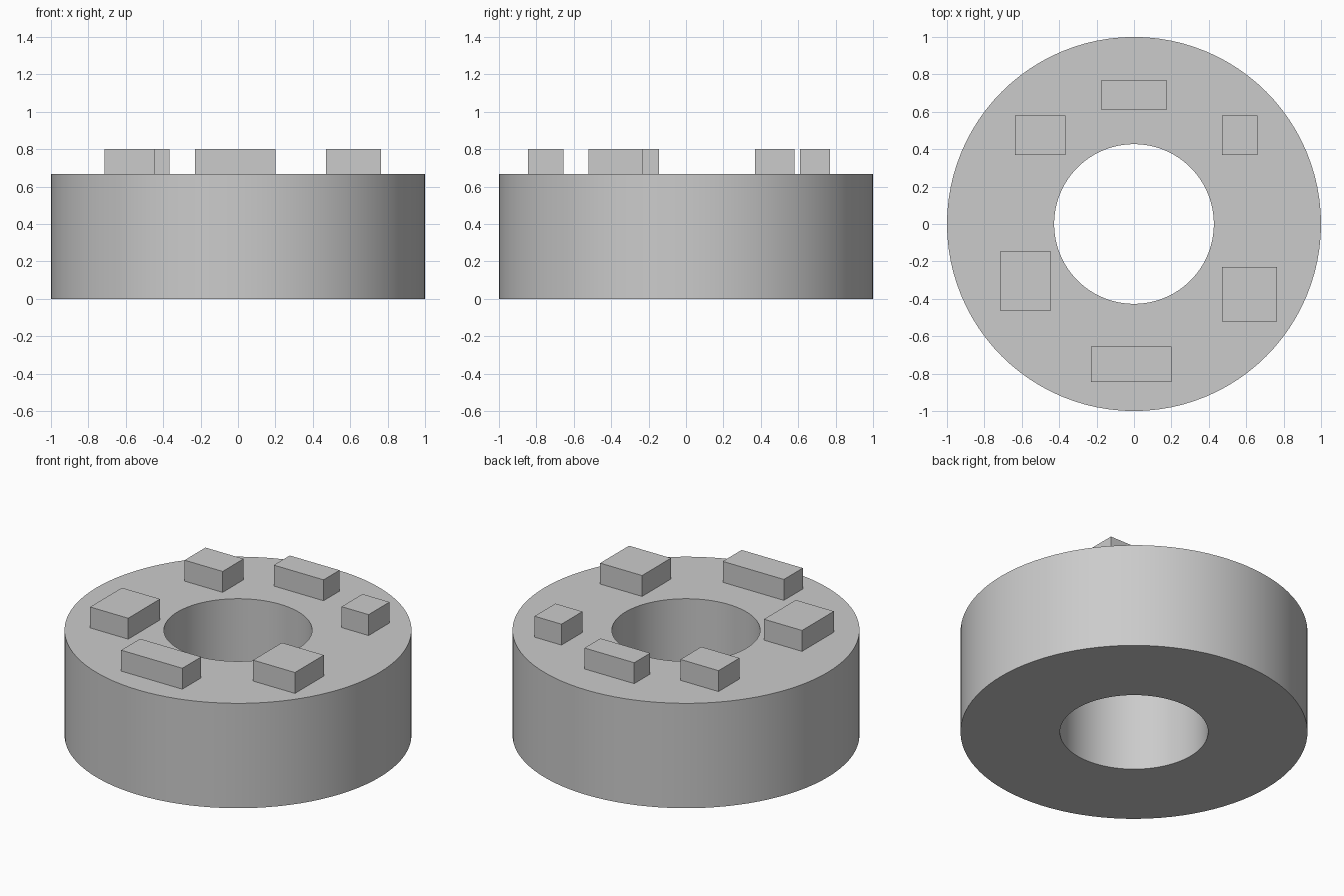
import bpy, bmesh
from math import cos, sin, tau, radians

cube = bpy.data.objects.get("Cube")
if cube:
    bpy.data.objects.remove(cube, do_unlink=True)

# Single grey material
grey = bpy.data.materials.new("plain grey")
grey.use_nodes = True
colour = (0.6, 0.6, 0.6, 1)
grey.diffuse_color = colour
grey.node_tree.nodes["Principled BSDF"].inputs["Base Color"].default_value = colour

OUTER, INNER, HEIGHT, TOP = 1.0, 0.427, 0.667, 0.8
SEGMENTS = 96


def add_object(name, bm):
    bmesh.ops.recalc_face_normals(bm, faces=bm.faces)
    mesh = bpy.data.meshes.new(name)
    bm.to_mesh(mesh)
    bm.free()
    mesh.materials.append(grey)
    obj = bpy.data.objects.new(name, mesh)
    bpy.context.collection.objects.link(obj)
    return obj


# Thick ring: rectangular profile swept round the z axis
bm = bmesh.new()
profile = [(INNER, 0), (OUTER, 0), (OUTER, HEIGHT), (INNER, HEIGHT)]
rings = [[bm.verts.new((r * cos(tau * i / SEGMENTS), r * sin(tau * i / SEGMENTS), z))
          for r, z in profile] for i in range(SEGMENTS)]
for i, ring in enumerate(rings):
    after = rings[(i + 1) % SEGMENTS]
    for j in range(4):
        k = (j + 1) % 4
        bm.faces.new((ring[j], after[j], after[k], ring[k]))
body = add_object("ring_body", bm)
bpy.context.view_layer.objects.active = body
body.select_set(True)
bpy.ops.object.shade_smooth_by_angle(angle=radians(30))
body.select_set(False)

# Raised blocks on the top face: x range, y range
blocks = {
    "back_block": (-0.175, 0.175, 0.61, 0.77),
    "back_left_block": (0.47, 0.66, 0.37, 0.58),
    "front_left_block": (0.47, 0.765, -0.52, -0.23),
    "front_block": (-0.23, 0.20, -0.845, -0.655),
    "front_right_block": (-0.715, -0.447, -0.465, -0.145),
    "back_right_block": (-0.635, -0.367, 0.37, 0.58),
}
for name, (x0, x1, y0, y1) in blocks.items():
    bm = bmesh.new()
    bmesh.ops.create_cube(bm, size=1)
    bmesh.ops.scale(bm, vec=(x1 - x0, y1 - y0, TOP - HEIGHT), verts=bm.verts)
    bmesh.ops.translate(bm, vec=((x0 + x1) / 2, (y0 + y1) / 2, (TOP + HEIGHT) / 2),
                        verts=bm.verts)
    add_object(name, bm)
